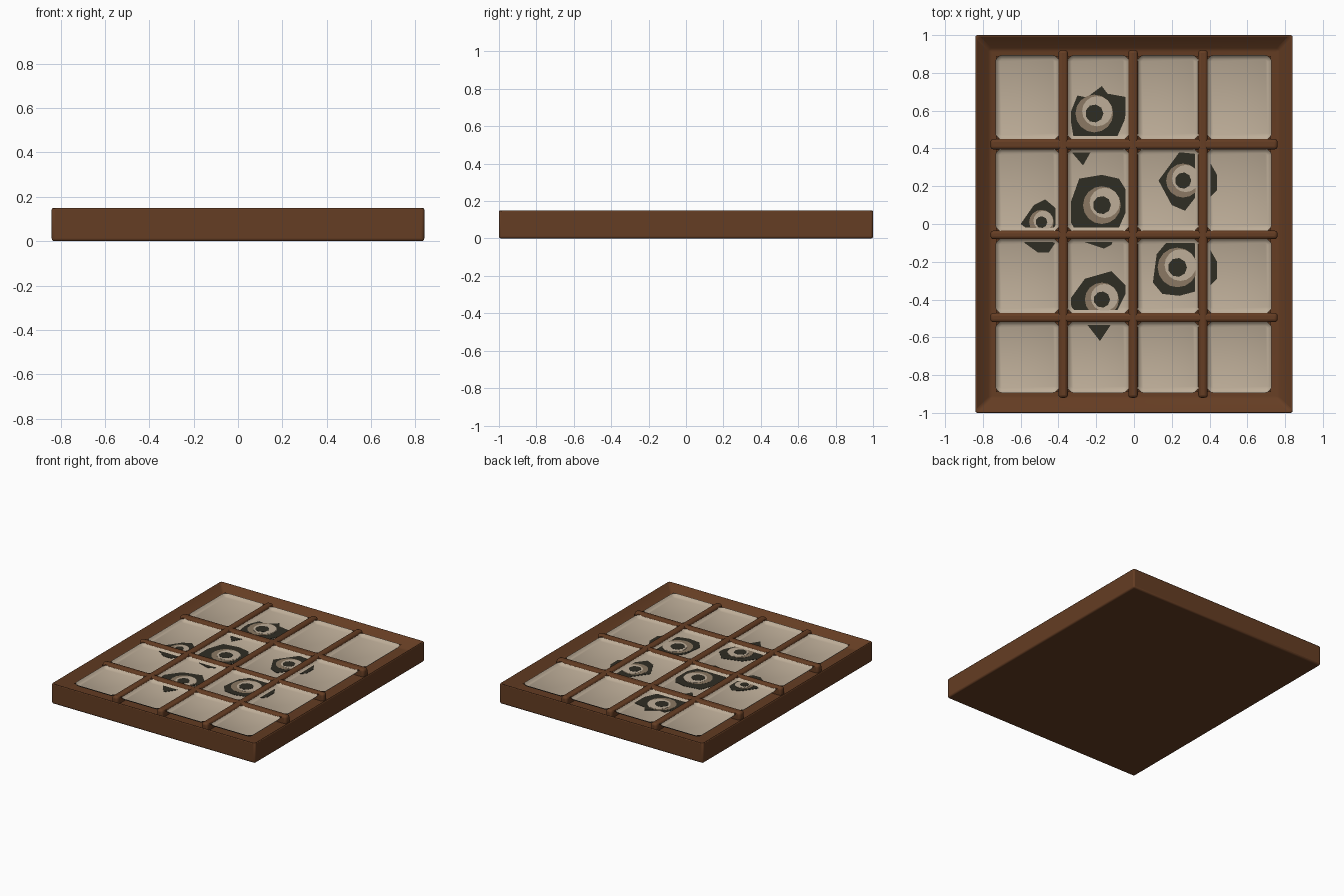
import bpy
import bmesh
import math

if "Cube" in bpy.data.objects:
    bpy.data.objects.remove(bpy.data.objects["Cube"], do_unlink=True)


def material(name, srgb):
    linear = [((c / 255 + 0.055) / 1.055) ** 2.4 for c in srgb] + [1]
    mat = bpy.data.materials.new(name)
    mat.use_nodes = True
    mat.diffuse_color = linear
    mat.node_tree.nodes["Principled BSDF"].inputs["Base Color"].default_value = linear
    return mat


WOOD = material("brown wood", (101, 61, 35))
CREAM = material("cream pane", (189, 173, 152))
TAUPE = material("taupe petal", (139, 121, 99))
DARK = material("dark leaf", (47, 45, 36))


def make_object(name, bm, mat, bevel=0, segments=3):
    bmesh.ops.recalc_face_normals(bm, faces=bm.faces)
    mesh = bpy.data.meshes.new(name)
    bm.to_mesh(mesh)
    bm.free()
    mesh.materials.append(mat)
    obj = bpy.data.objects.new(name, mesh)
    bpy.context.collection.objects.link(obj)
    if bevel:
        mod = obj.modifiers.new("rounded edges", "BEVEL")
        mod.width = bevel
        mod.segments = segments
    bpy.ops.object.select_all(action="DESELECT")
    obj.select_set(True)
    bpy.context.view_layer.objects.active = obj
    bpy.ops.object.shade_smooth_by_angle(angle=math.radians(40))
    return obj


def box(low, high):
    bm = bmesh.new()
    bmesh.ops.create_cube(bm, size=1)
    for v in bm.verts:
        for axis in range(3):
            v.co[axis] = high[axis] if v.co[axis] > 0 else low[axis]
    return bm


def plate(name, points, z, mat):
    """Very thin painted patch."""
    bm = bmesh.new()
    face = bm.faces.new([bm.verts.new((x, y, z)) for x, y in points])
    if face.normal.z < 0:
        face.normal_flip()
    top = bmesh.ops.extrude_face_region(bm, geom=[face])["geom"]
    for v in top:
        if isinstance(v, bmesh.types.BMVert):
            v.co.z -= 0.002
    return make_object(name, bm, mat)


def disc(name, x, y, radius, z, mat, sides=16):
    turn = math.tau / sides
    points = [(x + radius * math.cos(i * turn), y + radius * math.sin(i * turn))
              for i in range(sides)]
    return plate(name, points, z, mat)


HALF_X, HALF_Y, TOP = 0.84, 1.0, 0.155
BAR_TOP, PANE = 0.146, 0.115

# Outer frame: solid tray with a raised rim
bm = box((-HALF_X, -HALF_Y, 0), (HALF_X, HALF_Y, TOP))
bm.normal_update()
lid = [f for f in bm.faces if f.normal.z > 0.9]
bmesh.ops.inset_region(bm, faces=lid, thickness=0.11)
for v in lid[0].verts:
    v.co.z = 0.09
make_object("outer_frame", bm, WOOD, 0.012)

# Crossing bars
columns = [(-0.73, -0.40), (-0.35, -0.03), (0.02, 0.34), (0.39, 0.725)]
rows = [(-0.89, -0.52), (-0.47, -0.08), (-0.035, 0.395), (0.45, 0.89)]
for a, b in zip(columns, columns[1:]):
    make_object("upright_bar", box((a[1], -0.92, 0.07), (b[0], 0.92, BAR_TOP)), WOOD, 0.016)
for a, b in zip(rows, rows[1:]):
    make_object("cross_bar", box((-0.76, a[1], 0.07), (0.76, b[0], BAR_TOP - 0.001)), WOOD, 0.016)

# Panes: shallow dishes with rounded corners and turned-up edges
for x0, x1 in columns:
    for y0, y1 in rows:
        bm = bmesh.new()
        rings = []
        for inset, z in ((-0.004, 0.134), (0.006, 0.122), (0.02, PANE)):
            ring = []
            r = 0.03
            corners = [(x1, y1, -1, -1), (x0, y1, 1, -1), (x0, y0, 1, 1), (x1, y0, -1, 1)]
            for k, (cx, cy, sx, sy) in enumerate(corners):
                for step in range(4):
                    t = math.pi / 2 * (k + step / 3)
                    reach = r - inset
                    ring.append(bm.verts.new((cx + sx * r + reach * math.cos(t),
                                              cy + sy * r + reach * math.sin(t), z)))
            rings.append(ring)
        for outer, inner in zip(rings, rings[1:]):
            for i in range(len(outer)):
                j = (i + 1) % len(outer)
                bm.faces.new((outer[i], outer[j], inner[j], inner[i]))
        bm.faces.new(rings[-1])
        pane = make_object("pane", bm, CREAM)
        if pane.data.polygons[-1].normal.z < 0:
            pane.data.flip_normals()

# Corner fillers where pane corners are rounded
for x0, x1 in columns:
    for y0, y1 in rows:
        for x, sx in ((x0, 1), (x1, -1)):
            for y, sy in ((y0, 1), (y1, -1)):
                plate("corner_filler", [(x, y), (x + sx * 0.018, y), (x, y + sy * 0.018)],
                      0.136, WOOD)

# Painted flowers: ragged leaves, petal rings and a dark heart
flowers = [
    (-0.21, 0.585, 0.1, [(-.34, .58), (-.30, .68), (-.25, .67), (-.17, .73), (-.14, .69),
                         (-.03, .67), (-.05, .55), (-.09, .46), (-.32, .46)]),
    (-0.17, 0.1, 0.1, [(-.34, .1), (-.29, .24), (-.17, .26), (-.08, .24), (-.03, .16),
                       (-.04, .07), (-.12, -.11), (-.16, -.13), (-.28, -.09), (-.34, .02)]),
    (-0.17, -0.4, 0.09, [(-.34, -.4), (-.26, -.29), (-.12, -.25), (-.03, -.34), (-.08, -.44),
                         (-.12, -.53), (-.18, -.62), (-.25, -.53), (-.33, -.44)]),
    (0.26, 0.23, 0.09, [(.13, .23), (.24, .38), (.34, .37), (.4, .33), (.44, .26),
                        (.44, .18), (.39, .13), (.34, .16), (.27, .07), (.2, .1)]),
    (0.23, -0.23, 0.105, [(.1, -.31), (.12, -.16), (.17, -.1), (.32, -.1), (.4, -.13),
                          (.44, -.2), (.44, -.29), (.39, -.34), (.24, -.38), (.15, -.37)]),
    (-0.49, 0.01, 0.065, [(-.6, 0), (-.53, .1), (-.47, .13), (-.41, .08), (-.41, -.09),
                          (-.45, -.15), (-.51, -.15), (-.58, -.1), (-.56, -.03)]),
]
for x, y, r, leaf in flowers:
    plate("flower_leaves", leaf, PANE + 0.002, DARK)
    disc("outer_petals", x, y, r, PANE + 0.003, TAUPE)
    disc("inner_petals", x + r * 0.15, y + r * 0.12, r * 0.8, PANE + 0.004, CREAM)
    disc("flower_heart", x, y, r * 0.48, PANE + 0.005, DARK, 9)

# Loose leaf tip
plate("leaf_tip", [(-.33, .38), (-.23, .38), (-.27, .31)], PANE + 0.002, DARK)
